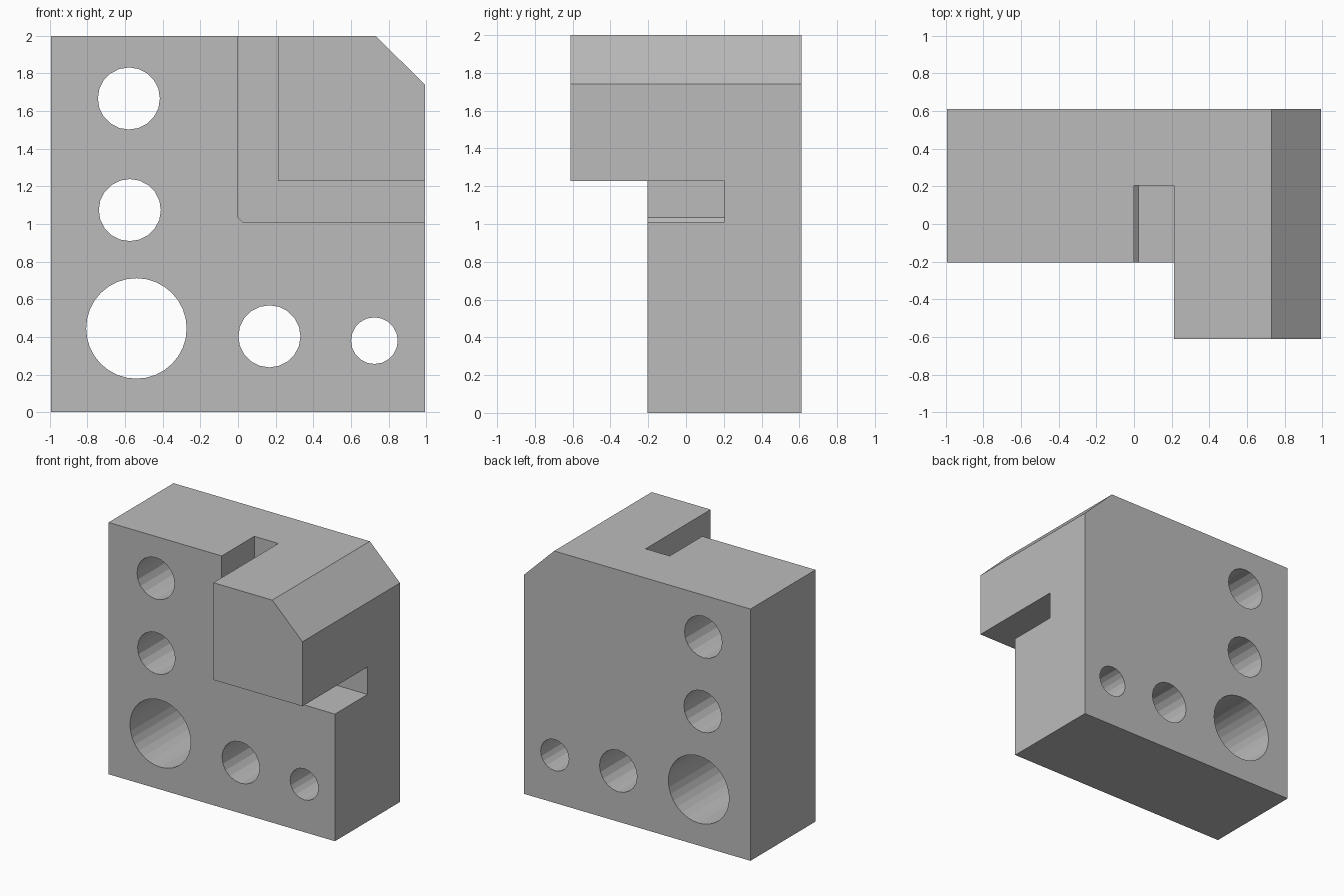
import bpy
import bmesh
import math

if "Cube" in bpy.data.objects:
    bpy.data.objects.remove(bpy.data.objects["Cube"], do_unlink=True)

grey = bpy.data.materials.new("plain grey")
grey.use_nodes = True
GREY = (0.5, 0.5, 0.5, 1.0)
grey.diffuse_color = GREY
grey.node_tree.nodes["Principled BSDF"].inputs["Base Color"].default_value = GREY


def prism(name, outline, front, back):
    """Extrude an (x, z) outline along y."""
    bm = bmesh.new()
    face = bm.faces.new([bm.verts.new((x, front, z)) for x, z in outline])
    result = bmesh.ops.extrude_face_region(bm, geom=[face])
    moved = [v for v in result["geom"] if isinstance(v, bmesh.types.BMVert)]
    bmesh.ops.translate(bm, verts=moved, vec=(0, back - front, 0))
    bmesh.ops.recalc_face_normals(bm, faces=bm.faces)
    mesh = bpy.data.meshes.new(name)
    bm.to_mesh(mesh)
    bm.free()
    mesh.materials.append(grey)
    obj = bpy.data.objects.new(name, mesh)
    bpy.context.collection.objects.link(obj)
    return obj


def circle(x, z, radius, sides):
    return [(x + radius * math.cos(math.tau * i / sides),
             z + radius * math.sin(math.tau * i / sides)) for i in range(sides)]


W, D, OUT = 0.995, 0.612, 1.2

# Full-depth block with a chamfered upper corner
block = prism("bracket_block",
              [(-W, 0), (W, 0), (W, 1.74), (0.73, 2), (-W, 2)], -D, D)

# Front clearance leaves the raised boss; the groove undercuts around it
cutters = [
    prism("front_clearance",
          [(-OUT, -0.2), (OUT, -0.2), (OUT, 1.12), (0.1, 1.12),
           (0.1, 2.2), (-OUT, 2.2)], -0.8, -0.204),
    prism("boss_groove",
          [(0.025, 1.01), (OUT, 1.01), (OUT, 1.228), (0.212, 1.228),
           (0.212, 2.2), (0, 2.2), (0, 1.035)], -0.9, 0.204),
]

# Through holes: x, z, radius, sides
holes = [(-0.58, 1.667, 0.165, 20), (-0.575, 1.074, 0.165, 20),
         (-0.54, 0.445, 0.267, 32), (0.167, 0.403, 0.165, 20),
         (0.725, 0.38, 0.124, 20)]
for number, (x, z, radius, sides) in enumerate(holes, 1):
    cutters.append(prism(f"hole_cutter_{number}", circle(x, z, radius, sides), -0.7, 0.7))

# Cut the block and hide the helpers
for cutter in cutters:
    cut = block.modifiers.new(cutter.name, "BOOLEAN")
    cut.operation = "DIFFERENCE"
    cut.solver = "EXACT"
    cut.object = cutter
    cutter.hide_render = True
    cutter.hide_set(True)
    cutter.display_type = "WIRE"
